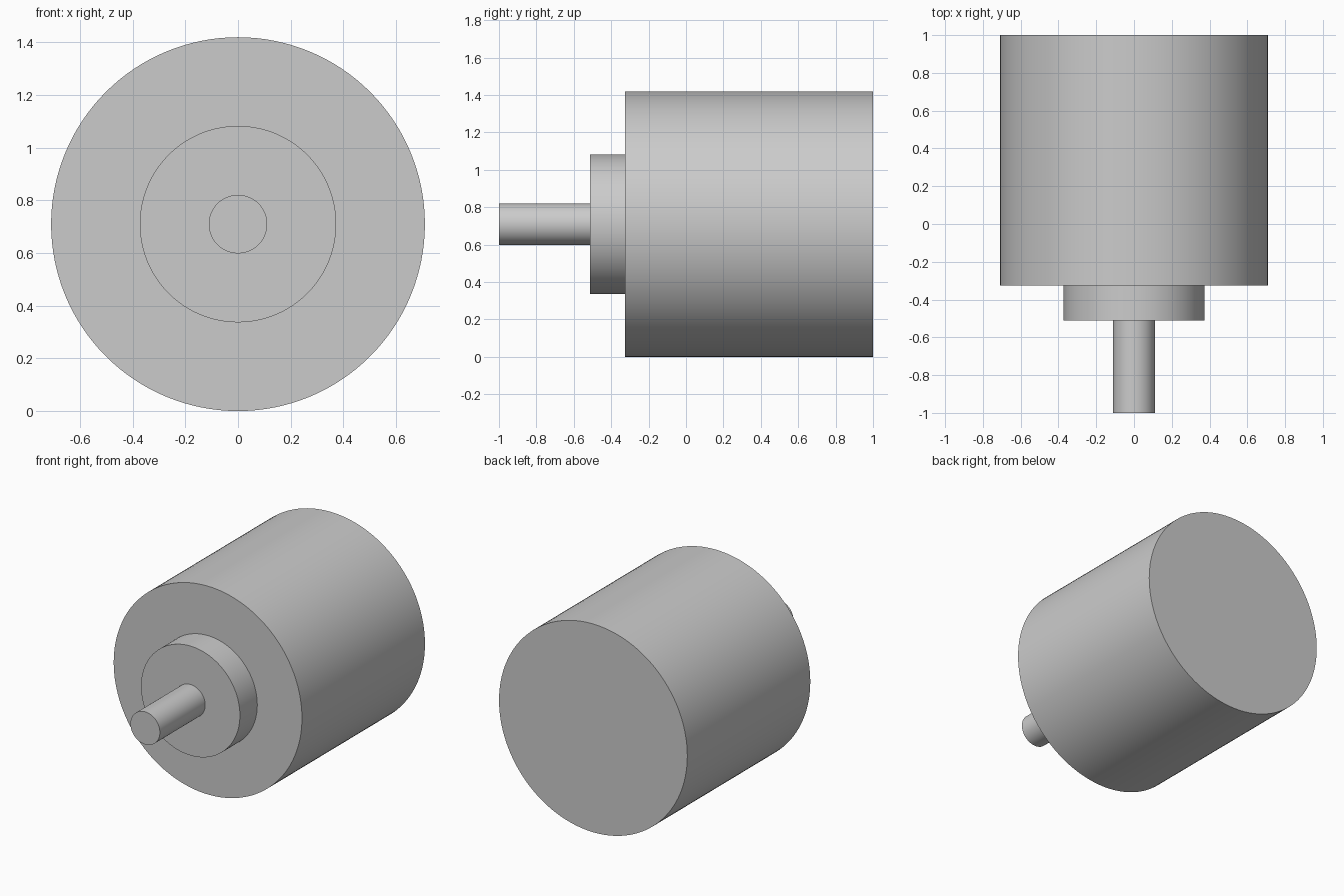
import bpy
import math

cube = bpy.data.objects.get("Cube")
if cube:
    bpy.data.objects.remove(cube, do_unlink=True)

AXIS_Z = 0.71  # height of the shared centre line

# Single plain grey
grey = bpy.data.materials.new("light grey")
grey.use_nodes = True
colour = (0.6, 0.6, 0.6, 1.0)
grey.diffuse_color = colour
grey.node_tree.nodes["Principled BSDF"].inputs["Base Color"].default_value = colour


def cylinder_along_y(name, radius, front, back):
    """Smooth round part on the centre line, from y = front to y = back."""
    bpy.ops.mesh.primitive_cylinder_add(
        vertices=128, radius=radius, depth=back - front,
        location=(0, (front + back) / 2, AXIS_Z),
        rotation=(math.pi / 2, 0, 0))
    part = bpy.context.object
    part.name = name
    part.data.materials.append(grey)
    bpy.ops.object.shade_smooth_by_angle(angle=math.radians(30))
    return part


# Large body, stepped collar and thin shaft
cylinder_along_y("main_body", 0.71, -0.325, 1.0)
cylinder_along_y("front_collar", 0.373, -0.512, -0.325)
cylinder_along_y("drive_shaft", 0.111, -1.0, -0.512)
